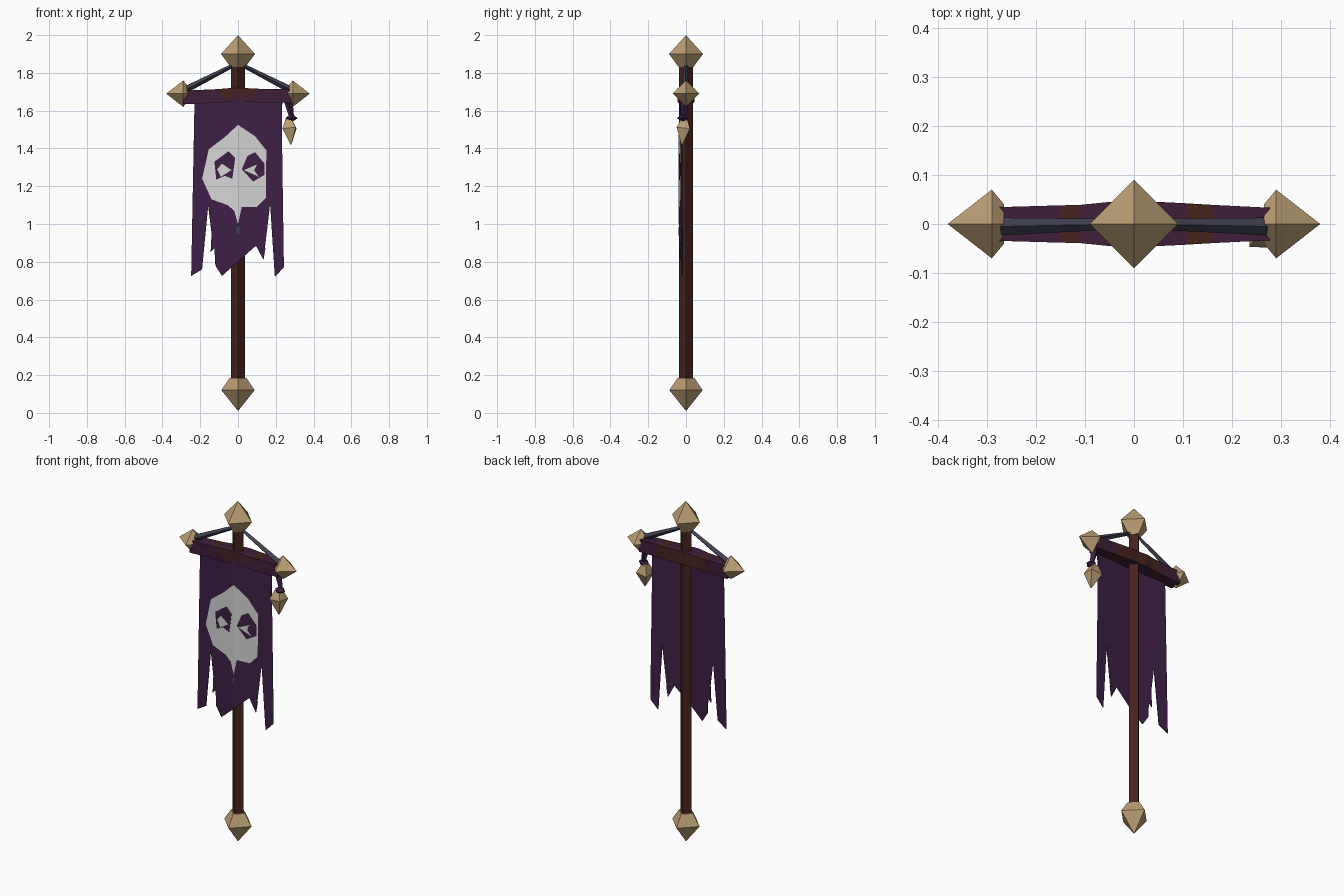
import bpy, bmesh, math
from mathutils import Vector, Matrix

cube = bpy.data.objects.get("Cube")
if cube:
    bpy.data.objects.remove(cube, do_unlink=True)


def material(name, r, g, b):
    colour = [(v / 255) ** 2.2 for v in (r, g, b)] + [1]
    m = bpy.data.materials.new(name)
    m.use_nodes = True
    m.diffuse_color = colour
    m.node_tree.nodes["Principled BSDF"].inputs["Base Color"].default_value = colour
    return m


brass = material("brass", 186, 157, 115)
purple = material("purple cloth", 65, 37, 72)
plum = material("plum wrap", 65, 35, 60)
wood = material("dark wood", 72, 39, 35)
slate = material("slate cord", 66, 66, 82)
pale = material("pale paint", 212, 212, 212)


def finish(name, bm, *mats):
    bmesh.ops.remove_doubles(bm, verts=bm.verts, dist=0.0005)
    bmesh.ops.recalc_face_normals(bm, faces=bm.faces)
    mesh = bpy.data.meshes.new(name)
    bm.to_mesh(mesh)
    bm.free()
    for m in mats:
        mesh.materials.append(m)
    ob = bpy.data.objects.new(name, mesh)
    bpy.context.collection.objects.link(ob)
    return ob


def loft(rings):
    """Closed tube through four-sided rings of points."""
    bm = bmesh.new()
    rows = [[bm.verts.new(p) for p in ring] for ring in rings]
    for a, b in zip(rows, rows[1:]):
        for i in range(4):
            j = (i + 1) % 4
            bm.faces.new((a[i], a[j], b[j], b[i]))
    bm.faces.new(rows[0])
    bm.faces.new(rows[-1])
    return bm


def spindle(name, profile, mat, base=(0, 0, 0), axis=(0, 0, 1), squash=1):
    """Four-sided turned shape; profile is (distance along axis, radius)."""
    turn = Matrix() if axis == (0, 0, 1) else Vector(axis).to_track_quat("Z", "Y").to_matrix().to_4x4()
    place = Matrix.Translation(base) @ turn
    rings = [[place @ Vector((r * math.cos(k * math.pi / 2),
                              r * squash * math.sin(k * math.pi / 2), h))
              for k in range(4)] for h, r in profile]
    return finish(name, loft(rings), mat)


def rod(name, a, b, r0, r1, mat):
    d = Vector(b) - Vector(a)
    return spindle(name, [(0, r0), (d.length, r1)], mat, a, tuple(d))


def plate(name, outline, mat, lift=0, thick=0.004):
    """Thin sheet with the outline in x and z, creased along the pole."""
    bm = bmesh.new()
    face = bm.faces.new([bm.verts.new((x, 0, z)) for x, z in outline])
    bmesh.ops.triangulate(bm, faces=[face])
    bmesh.ops.bisect_plane(bm, geom=bm.verts[:] + bm.edges[:] + bm.faces[:],
                           plane_co=(0, 0, 0), plane_no=(1, 0, 0))
    for v in bm.verts:
        v.co.y = -0.034 - lift + 0.07 * abs(v.co.x)
    grown = bmesh.ops.extrude_face_region(bm, geom=bm.faces[:])
    for v in grown["geom"]:
        if isinstance(v, bmesh.types.BMVert):
            v.co.y -= thick
    return finish(name, bm, mat)


# Pole and its finials
spindle("pole", [(0.17, 0.036), (1.85, 0.036)], wood)
spindle("top_finial", [(1.83, 0.038), (1.9, 0.09), (2.0, 0)], brass)
spindle("bottom_finial", [(0.01, 0), (0.12, 0.088), (0.185, 0.045)], brass)
for side, label in ((1, "left"), (-1, "right")):
    spindle(label + "_bar_finial", [(0.265, 0.04), (0.29, 0.07), (0.38, 0)],
            brass, (0, 0, 1.69), (side, 0, 0))
    rod(label + "_cord", (side * 0.27, -0.005, 1.715), (side * 0.015, 0, 1.845),
        0.018, 0.010, slate)

# Crossbar: wrapped beam with bare wood showing through
stations = [(-0.29, 1.67, 0.034), (-0.15, 1.676, 0.038), (-0.11, 1.678, 0.039),
            (-0.05, 1.683, 0.045), (0, 1.683, 0.04), (0.05, 1.683, 0.045),
            (0.11, 1.68, 0.042), (0.16, 1.68, 0.039), (0.28, 1.677, 0.033)]
bar = loft([[(x, -w, z - 0.036), (x, w, z - 0.036), (x, w, z + 0.036), (x, -w, z + 0.036)]
            for x, z, w in stations])
bmesh.ops.triangulate(bar, faces=bar.faces[:])
for f in bar.faces:
    c = f.calc_center_median()
    band = 0.11 < abs(c.x) < 0.155 and c.y > -0.03
    middle = abs(c.x) < 0.1 and (c.y > 0.036 or (c.y < -0.036 and c.z > 1.68))
    f.material_index = 1 if band or middle else 0
finish("crossbar", bar, plum, wood)

# Tattered banner
plate("banner", [
    (-0.23, 1.665), (-0.23, 1.25), (-0.222, 0.96), (-0.248, 0.725), (-0.19, 0.76),
    (-0.157, 1.105), (-0.14, 0.95), (-0.145, 0.85), (-0.125, 0.87), (-0.12, 0.78),
    (-0.085, 0.725), (0, 0.825), (0.015, 0.87), (0.08, 0.92), (0.095, 0.885),
    (0.135, 0.81), (0.145, 0.87), (0.13, 0.92), (0.17, 1.105), (0.195, 0.72),
    (0.243, 0.77), (0.23, 1.13), (0.23, 1.665)], purple)
plate("banner_fold", [(0.09, 1.655), (0.23, 1.5), (0.235, 1.655)], purple, 0.003)

# Painted emblem
plate("emblem", [
    (0, 1.525), (-0.07, 1.46), (-0.155, 1.395), (-0.165, 1.33), (-0.19, 1.24),
    (-0.14, 1.13), (-0.055, 1.1), (-0.02, 1.07), (0, 1.0), (0.02, 1.09),
    (0.1, 1.09), (0.148, 1.14), (0.14, 1.25), (0.15, 1.39), (0.09, 1.465)],
    pale, 0.003, 0.003)
plate("emblem_right_gap", [(-0.125, 1.33), (-0.05, 1.385), (-0.015, 1.35), (-0.03, 1.24),
                           (-0.07, 1.255), (-0.115, 1.235)], purple, 0.005, 0.002)
plate("emblem_left_gap", [(0.02, 1.29), (0.05, 1.36), (0.09, 1.38), (0.14, 1.32),
                          (0.14, 1.26), (0.08, 1.225)], purple, 0.005, 0.002)
plate("emblem_right_spike", [(-0.11, 1.29), (-0.085, 1.32), (-0.035, 1.285),
                             (-0.09, 1.25)], pale, 0.006, 0.002)
plate("emblem_left_spike", [(0.03, 1.285), (0.1, 1.315), (0.085, 1.285),
                            (0.11, 1.25)], pale, 0.006, 0.002)
plate("emblem_tail", [(-0.012, 0.985), (0.012, 0.985), (0.006, 0.94), (-0.008, 0.95)],
      slate, 0.003, 0.002)

# Hanging charm with its knotted cord
rod("charm_cord", (0.265, -0.01, 1.66), (0.285, -0.01, 1.56), 0.024, 0.012, purple)
spindle("charm_knot", [(1.545, 0.01), (1.56, 0.033), (1.578, 0.01)], purple, (0.283, -0.015, 0))
spindle("charm", [(0, 0.022), (0.05, 0.05), (0.135, 0.004)], brass,
        (0.268, -0.008, 1.555), (0.09, -0.1, -1))
